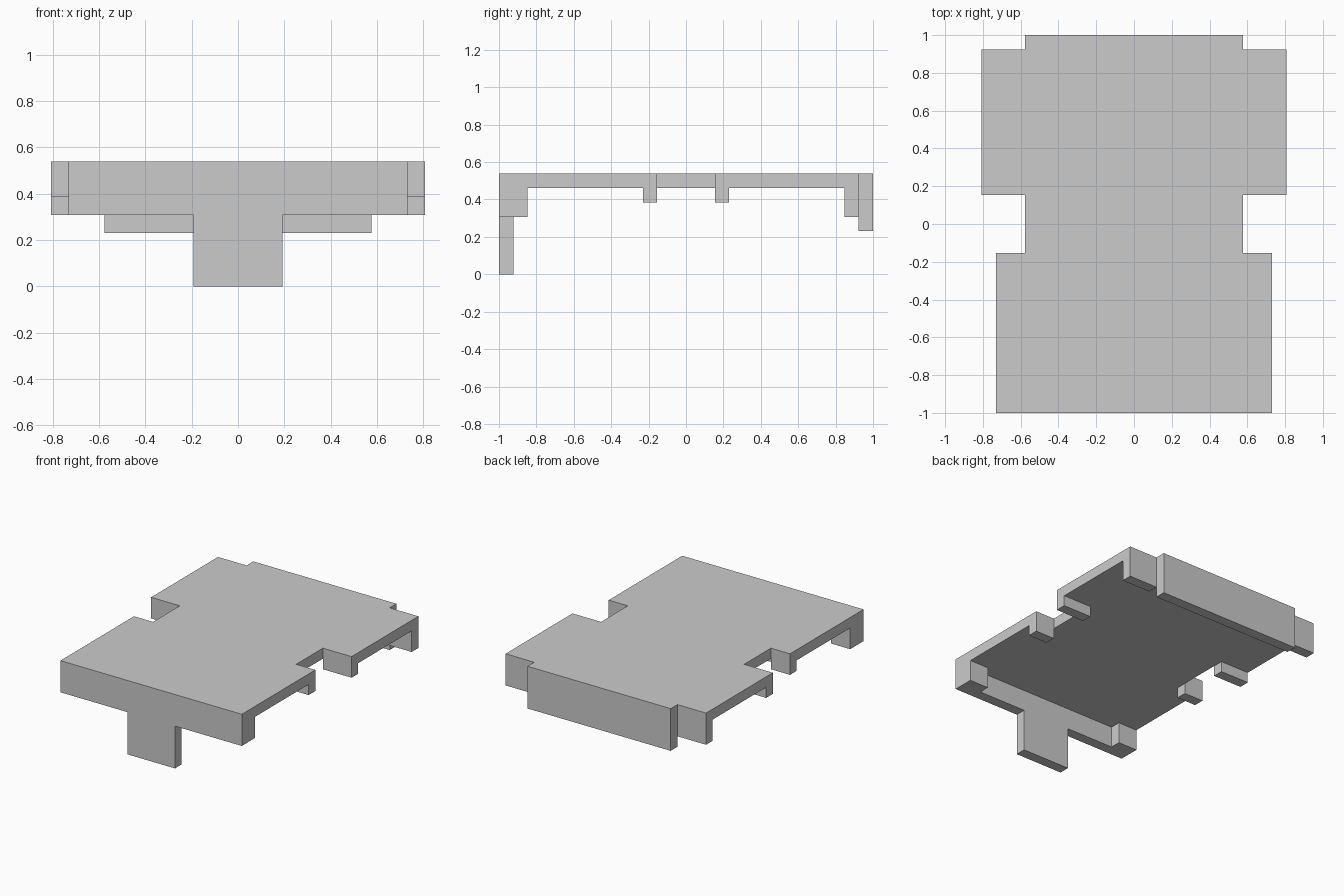
import bpy
import bmesh
from mathutils import Vector

if "Cube" in bpy.data.objects:
    bpy.data.objects.remove(bpy.data.objects["Cube"])

U = 1 / 13  # the model sits on a regular grid of this size
PLATE_BOTTOM, TOP = 6, 7


def prism(name, outline, extrude, mirror=False):
    """Extrude a closed outline (grid units) along a vector; optionally mirror in x."""
    bm = bmesh.new()
    face = bm.faces.new([bm.verts.new(Vector(p) * U) for p in outline])
    grown = bmesh.ops.extrude_face_region(bm, geom=[face], use_keep_orig=True)
    verts = [g for g in grown["geom"] if isinstance(g, bmesh.types.BMVert)]
    bmesh.ops.translate(bm, verts=verts, vec=Vector(extrude) * U)
    bmesh.ops.recalc_face_normals(bm, faces=bm.faces)
    mesh = bpy.data.meshes.new(name)
    bm.to_mesh(mesh)
    bm.free()
    obj = bpy.data.objects.new(name, mesh)
    bpy.context.collection.objects.link(obj)
    if mirror:
        obj.modifiers.new("Mirror", "MIRROR").use_mirror_merge = False
    return obj


def box(name, x, y, z, mirror=False):
    base = [(x[0], y[0], z[0]), (x[1], y[0], z[0]),
            (x[1], y[1], z[0]), (x[0], y[1], z[0])]
    return prism(name, base, (0, 0, z[1] - z[0]), mirror)


# Top plate with side notches and stepped rear corners
half = [(9.5, -13), (9.5, -2), (7.5, -2), (7.5, 2),
        (10.5, 2), (10.5, 12), (7.5, 12), (7.5, 13)]
outline = half + [(-x, y) for x, y in reversed(half)]
prism("top_plate", [(x, y, PLATE_BOTTOM) for x, y in outline], (0, 0, TOP - PLATE_BOTTOM))

# Front wall with its long central tongue
half = [(2.5, 0), (2.5, 4), (9.5, 4), (9.5, PLATE_BOTTOM)]
outline = half + [(-x, z) for x, z in reversed(half)]
prism("front_wall", [(x, -13, z) for x, z in outline], (0, 1, 0))

# Rear wall
box("rear_wall", (-7.5, 7.5), (12, 13), (3, PLATE_BOTTOM))

# Paired tabs under the plate: outer x, y range, lower z
for name, outer, y, low in [
    ("front_corner_tabs", 9.5, (-12, -11), 4),
    ("front_notch_tabs", 9.5, (-3, -2), 5),
    ("rear_notch_tabs", 10.5, (2, 3), 5),
    ("rear_corner_tabs", 10.5, (11, 12), 4),
]:
    box(name, (7.5, outer), y, (low, PLATE_BOTTOM), mirror=True)
